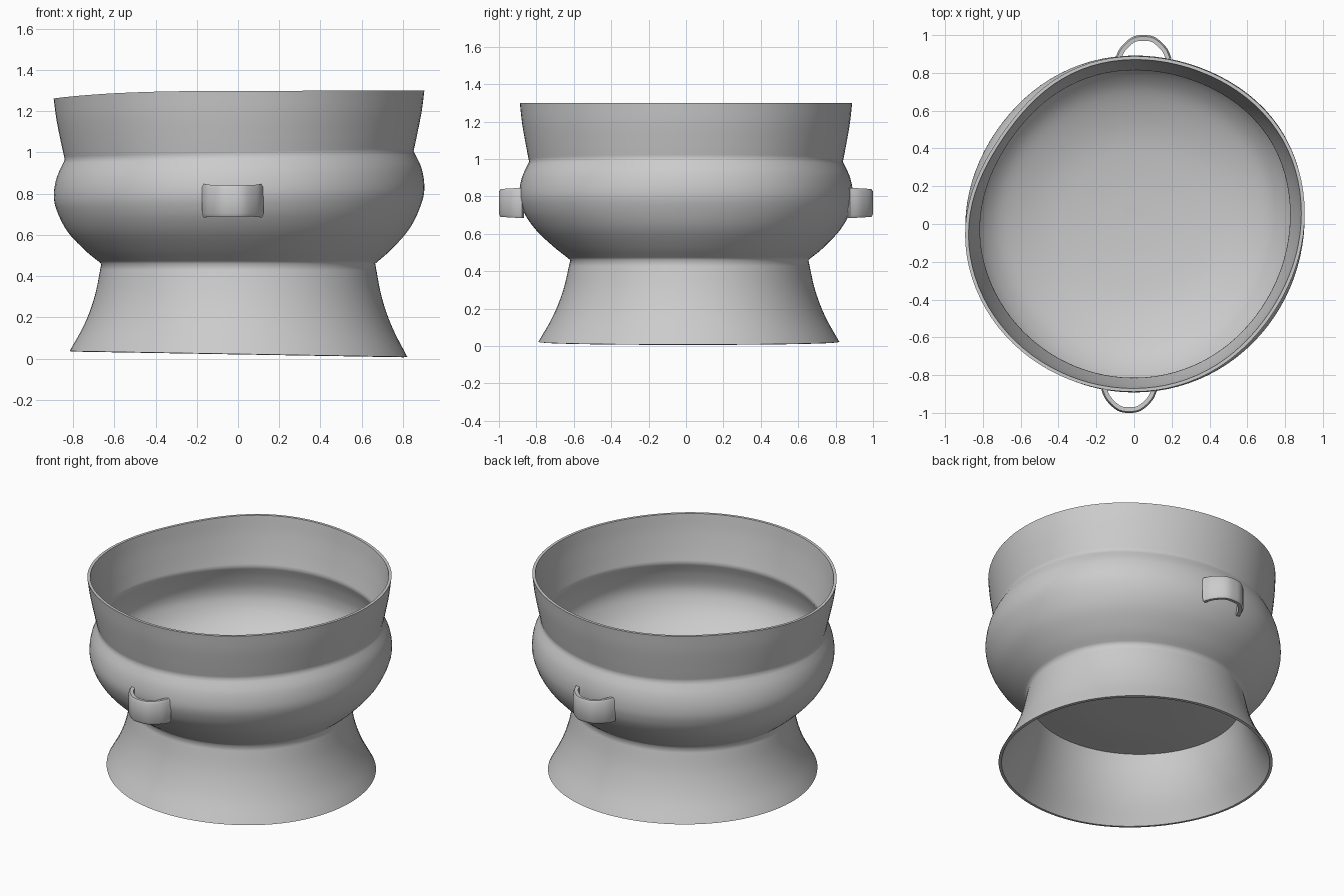
import bpy, bmesh
from math import cos, pi, radians, sin
from mathutils import Vector

if "Cube" in bpy.data.objects:
    bpy.data.objects.remove(bpy.data.objects["Cube"])

SEG = 96


def lerp_table(table, z):
    """Piecewise-linear lookup of (z, value) pairs."""
    if z <= table[0][0]:
        return table[0][1]
    for (a, va), (b, vb) in zip(table, table[1:]):
        if z <= b:
            return va + (vb - va) * (z - a) / (b - a)
    return table[-1][1]


def spline(pts, n=5):
    """Catmull-Rom through the points; ends stay sharp."""
    p = [Vector(q) for q in pts]
    p = [2 * p[0] - p[1]] + p + [2 * p[-1] - p[-2]]
    out = []
    for a, b, c, d in zip(p, p[1:], p[2:], p[3:]):
        for i in range(n):
            t = i / n
            out.append(0.5 * (2 * b + (c - a) * t + (2 * a - 5 * b + 4 * c - d) * t * t
                              + (3 * b - a - 3 * c + d) * t ** 3))
    return out + [p[-2]]


# slight hand-made unevenness of the pot
TILT = [(0, -0.018), (0.46, 0), (0.9, 0.026), (1.0, 0.024), (1.3, 0.002)]
SHIFT_Y = [(0, 0.015), (0.5, 0.018), (0.8, 0), (1.3, 0)]
SCALE_Y = [(0, 0.985), (0.46, 0.96), (0.7, 0.995), (1.3, 0.985)]
# dents and bulges: direction in degrees, radius change by height
LOBES = [(34, [(0, 0.005), (0.46, 0.01), (0.8, 0.028), (1.3, 0.024)]),
         (146, [(0, 0.01), (0.46, 0.0), (0.8, -0.016), (1.3, -0.052)]),
         (214, [(0, -0.018), (0.46, 0.0), (0.8, -0.006), (1.3, 0.006)]),
         (326, [(0, 0.01), (0.46, 0.0), (0.8, -0.005), (1.3, -0.024)])]


def place(r, a, z):
    grow = sum(lerp_table(tab, z) * max(0, cos(a - radians(d))) ** 8 for d, tab in LOBES)
    r += grow * min(1, r / 0.6)
    x = r * cos(a)
    y = r * sin(a) * lerp_table(SCALE_Y, z) + lerp_table(SHIFT_Y, z)
    dip = 0.036 * max(0, -cos(a)) ** 3 * max(0, (z - 1.0) / 0.3)
    return (x, y, z + lerp_table(TILT, z) * x - dip)


def finish(name, bm):
    bmesh.ops.recalc_face_normals(bm, faces=bm.faces)
    me = bpy.data.meshes.new(name)
    bm.to_mesh(me)
    bm.free()
    ob = bpy.data.objects.new(name, me)
    bpy.context.collection.objects.link(ob)
    bpy.ops.object.select_all(action='DESELECT')
    ob.select_set(True)
    bpy.context.view_layer.objects.active = ob
    bpy.ops.object.shade_smooth_by_angle(angle=radians(66))
    return ob


# pot body: underside, hollow foot, belly, collar, then back down the inside
sections = [
    [(0.0, 0.405), (0.35, 0.41), (0.64, 0.435)],
    [(0.64, 0.435), (0.675, 0.29), (0.725, 0.16), (0.80, 0.02)],
    [(0.80, 0.02), (0.818, 0.022)],
    [(0.818, 0.022), (0.745, 0.16), (0.695, 0.3), (0.663, 0.46)],
    [(0.663, 0.46), (0.745, 0.53), (0.83, 0.625), (0.882, 0.73), (0.898, 0.81),
     (0.885, 0.9), (0.847, 0.985)],
    [(0.847, 0.985), (0.865, 1.07), (0.888, 1.19), (0.902, 1.298)],
    [(0.902, 1.298), (0.884, 1.298)],
    [(0.884, 1.298), (0.868, 1.19), (0.843, 1.07), (0.822, 0.985)],
    [(0.822, 0.985), (0.852, 0.9), (0.867, 0.81), (0.848, 0.73), (0.785, 0.63),
     (0.68, 0.55), (0.48, 0.48), (0.24, 0.448), (0.0, 0.438)],
]
profile = []
for s in sections:
    pts = spline(s, 1 if len(s) == 2 else 5)
    profile += pts[1:] if profile else pts

bm = bmesh.new()
rings = [[bm.verts.new(place(r, 2 * pi * i / SEG, z)) for i in range(SEG)]
         for r, z in profile[1:-1]]
for lo, hi in zip(rings, rings[1:]):
    for i in range(SEG):
        j = (i + 1) % SEG
        bm.faces.new((lo[i], lo[j], hi[j], hi[i]))
for ring, (r, z) in ((rings[0], profile[0]), (rings[-1], profile[-1])):
    c = bm.verts.new(place(0, 0, z))
    for i in range(SEG):
        bm.faces.new((ring[i], ring[(i + 1) % SEG], c))
finish("pot_body", bm)


# strap handles: flat band bent into a loop
def handle(name, cx, side):
    path = spline([(-0.135, 0.872), (-0.11, 0.925), (-0.055, 0.975), (0, 0.985),
                   (0.055, 0.975), (0.11, 0.925), (0.135, 0.872)], 5)
    bm = bmesh.new()
    loops = []
    for i, p in enumerate(path):
        t = (path[min(i + 1, len(path) - 1)] - path[max(i - 1, 0)]).normalized()
        n = Vector((-t.y, t.x))
        flare = 0.006 * (abs(p.x) / 0.135) ** 3
        ring = []
        for u, z in ((-0.015, 0.692), (0.007, 0.69), (0.015, 0.705), (0.015, 0.825),
                     (0.007, 0.84), (-0.015, 0.838)):
            q = p + n * u
            zz = z + flare * (1 if z > 0.77 else -1)
            ring.append(bm.verts.new((cx + q.x, side * q.y, zz)))
        loops.append(ring)
    for a, b in zip(loops, loops[1:]):
        for k in range(6):
            m = (k + 1) % 6
            bm.faces.new((a[k], a[m], b[m], b[k]))
    bm.faces.new(loops[0])
    bm.faces.new(loops[-1])
    finish(name, bm)


handle("front_handle", -0.025, -1)
handle("back_handle", 0.05, 1)
